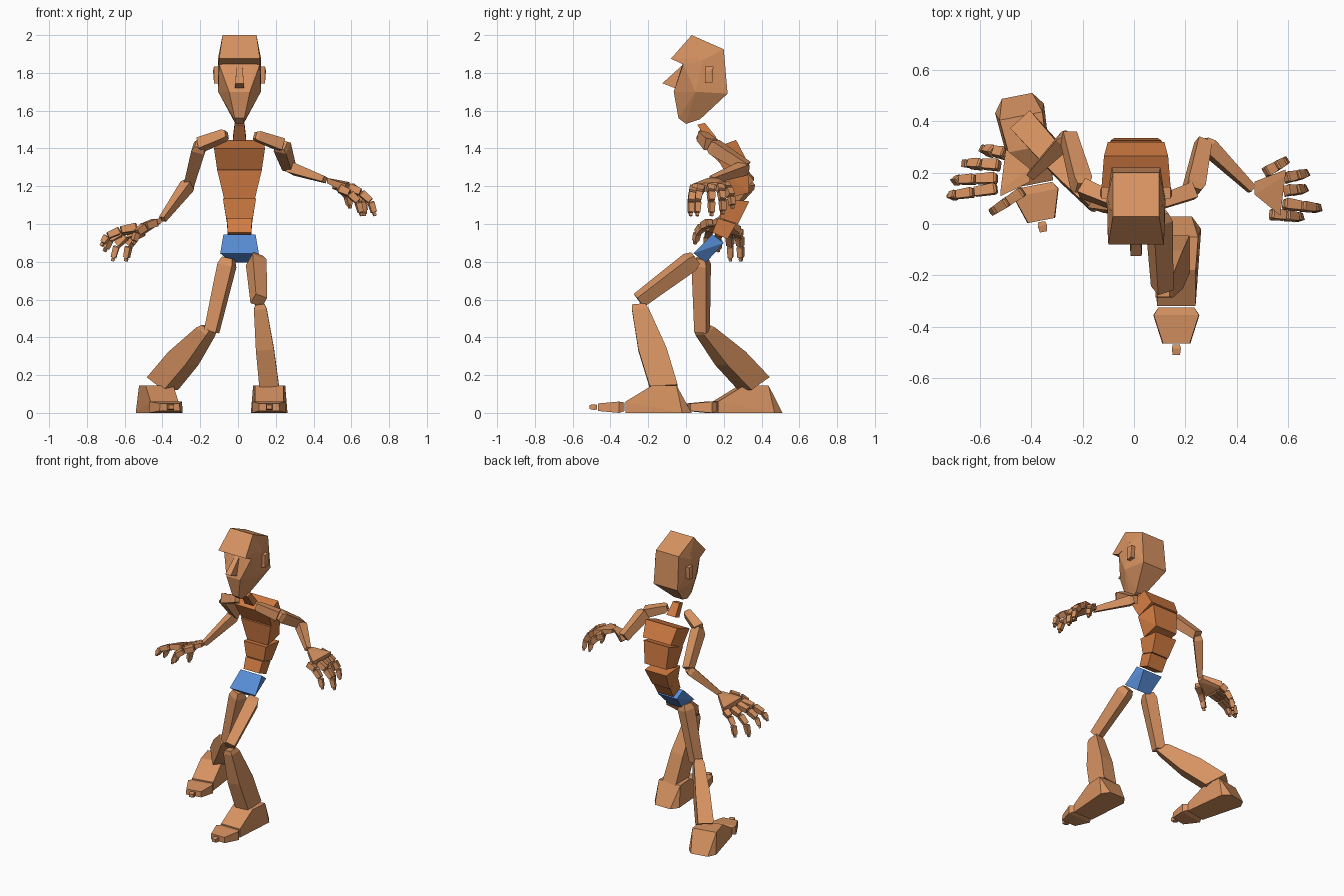
import bpy, bmesh, math
from mathutils import Vector, Matrix

default_cube = bpy.data.objects.get("Cube")
if default_cube:
    bpy.data.objects.remove(default_cube, do_unlink=True)

MID = 0.008  # centre plane of the body


def make_material(name, colour):
    material = bpy.data.materials.new(name)
    material.use_nodes = True
    material.diffuse_color = colour
    shader = next(n for n in material.node_tree.nodes if n.type == 'BSDF_PRINCIPLED')
    shader.inputs["Base Color"].default_value = colour
    return material


skin = make_material("skin", (.68, .29, .12, 1))
shirt = make_material("shirt", (.64, .2, .055, 1))
shorts = make_material("shorts", (.1, .27, .68, 1))


def hull(name, points, material=skin, matrix=Matrix()):
    """Flat-faced convex block around the given points."""
    bm = bmesh.new()
    for point in points:
        bm.verts.new(matrix @ Vector(point))
    result = bmesh.ops.convex_hull(bm, input=bm.verts)
    spare = set(result["geom_interior"]) | set(result["geom_unused"])
    spare = [v for v in spare if isinstance(v, bmesh.types.BMVert)]
    bmesh.ops.delete(bm, geom=spare, context='VERTS')
    bmesh.ops.dissolve_limit(bm, angle_limit=math.radians(4),
                             verts=bm.verts, edges=bm.edges)
    bmesh.ops.recalc_face_normals(bm, faces=bm.faces)
    mesh = bpy.data.meshes.new(name)
    bm.to_mesh(mesh)
    bm.free()
    mesh.materials.append(material)
    obj = bpy.data.objects.new(name, mesh)
    bpy.context.collection.objects.link(obj)
    return obj


def block(name, profile, material=skin, matrix=Matrix.Translation((MID, 0, 0))):
    """Symmetrical block from a side profile of (y, z, half width)."""
    points = [(side * w, y, z) for y, z, w in profile for side in (-1, 1)]
    return hull(name, points, material, matrix)


def prism(name, start, end, rings, back=(0, 1, .3)):
    """Four-sided tapered limb; rings are (fraction, half width, half depth)."""
    start, end, back = Vector(start), Vector(end), Vector(back).normalized()
    lateral = (end - start).cross(back).normalized()
    points = []
    for t, width, depth in rings:
        centre = start.lerp(end, t)
        for i, j in ((-1, -1), (1, -1), (1, 1), (-1, 1)):
            points.append(centre + lateral * width * i + back * depth * j)
    return hull(name, points)


def limb(name, start, end, w_start, w_end):
    """Limb segment with a square section and a narrowed root."""
    axis = Vector(end) - Vector(start)
    lateral = axis.cross((.3, .2, 1)).normalized()
    back = lateral.cross(axis)
    rings = [(0, w_start * .7, w_start * .7), (.1, w_start, w_start),
             (1, w_end, w_end)]
    return prism(name, start, end, rings, back)


def finger(name, root, tip):
    """Three drooping joints and a small nail block."""
    root, tip = Vector(root), Vector(tip)
    path = []
    for reach, drop in ((0, 0), (.5, .2), (.87, .55), (1, 1)):
        point = root.lerp(tip, reach)
        point.z = root.z + (tip.z - root.z) * drop
        path.append(point)
    for i, width in enumerate((.021, .019, .016)):
        a, b = path[i], path[i + 1]
        limb(f"{name}_joint_{i + 1}", a.lerp(b, .05), a.lerp(b, .97), width, width * .85)
    along = (path[-1] - path[-2]).normalized()
    limb(f"{name}_nail", tip, tip + along * .018, .009, .007)


# Head: cranium and jaw, overhanging brow, nose and ears
block("head", [
    (.03, 2, .09), (.2, 1.925, .09), (.22, 1.69, .095), (.05, 1.7, .113),
    (.09, 1.87, .115), (.075, 1.555, .035), (0, 1.53, .02), (-.04, 1.56, .025),
    (-.065, 1.7, .055), (-.015, 1.845, .108)])
block("brow", [(.03, 2, .09), (-.08, 1.875, .108), (-.015, 1.845, .112), (.1, 1.88, .112)])
block("nose", [(-.02, 1.84, .016), (-.125, 1.745, .022), (-.06, 1.72, .024), (0, 1.75, .018)])
for label, side in (("left", 1), ("right", -1)):
    ear = [(MID + side * x, y, z) for x in (.1, .135)
           for y, z in ((.1, 1.835), (.145, 1.835), (.14, 1.75), (.1, 1.745))]
    ear += [(MID + side * .14, .11, 1.81), (MID + side * .14, .13, 1.81)]
    hull(f"{label}_ear", ear)

# Neck, curved stack of torso blocks, and pelvis
block("neck", [(.06, 1.525, .026), (.1, 1.535, .026), (.16, 1.46, .035), (.115, 1.44, .035)], shirt)
block("upper_chest", [(.14, 1.4, .135), (.265, 1.445, .125), (.32, 1.34, .11), (.2, 1.285, .118)], shirt)
block("lower_chest", [(.19, 1.285, .118), (.325, 1.325, .1), (.335, 1.165, .085), (.21, 1.135, .082)], shirt)
block("waist", [(.18, 1.135, .088), (.335, 1.12, .085), (.275, 1, .066), (.18, 1.03, .07)], shirt)
block("belly", [(.17, 1.03, .067), (.265, 1, .066), (.22, .92, .062), (.14, .955, .062)], shirt)
block("pelvis", [(.14, .945, .085), (.2, .9, .075), (.105, .795, .05), (.04, .845, .102)], shorts)

# Arms: collar, upper arm, forearm, palm and fingers
arms = {
    "left": [(.09, .08, 1.47), (.23, .13, 1.42), (.27, .32, 1.3), (.46, .135, 1.235)],
    "right": [(-.06, .08, 1.475), (-.2, .14, 1.42), (-.255, .34, 1.22), (-.4, .19, 1.025)],
}
for label, (neck, shoulder, elbow, wrist) in arms.items():
    limb(f"{label}_collar", neck, shoulder, .026, .032)
    limb(f"{label}_upper_arm", shoulder, elbow, .036, .028)
    limb(f"{label}_forearm", elbow, wrist, .03, .016)

palms = {
    "left": [(.47, .14, 1.23), (.57, .045, 1.19), (.59, .2, 1.2)],
    "right": [(-.405, .19, 1.02), (-.52, .12, .98), (-.5, .28, .965)],
}
for label, (wrist, fore, aft) in palms.items():
    palm = []
    for point, spread, thick in ((wrist, .025, .014), (fore, .012, .022), (aft, .012, .022)):
        x, y, z = point
        palm += [(x, y + i * spread, z + j * thick) for i in (-1, 1) for j in (-1, 1)]
    hull(f"{label}_palm", palm)

fingers = {
    "left": [
        ((.51, .2, 1.21), (.59, .245, 1.1)), ((.59, .18, 1.2), (.67, .195, 1.07)),
        ((.59, .13, 1.2), (.665, .135, 1.06)), ((.58, .08, 1.195), (.72, .06, 1.06)),
        ((.53, .04, 1.19), (.65, .025, 1.06))],
    "right": [
        ((-.43, .13, 1.01), (-.55, .05, .91)), ((-.53, .14, .985), (-.715, .11, .9)),
        ((-.53, .18, .98), (-.7, .17, .87)), ((-.52, .23, .97), (-.66, .235, .82)),
        ((-.5, .275, .965), (-.59, .29, .82))],
}
for label, pairs in fingers.items():
    for number, (root, tip) in enumerate(pairs):
        finger(f"{label}_finger_{number + 1}", root, tip)

# Legs: thigh, then a calf that swells towards the back
legs = {
    "left": [(.095, .05, .82), (.11, -.25, .595), (.115, -.25, .575), (.165, -.118, .14), (0, 1, .05)],
    "right": [(-.05, .08, .82), (-.14, .085, .43), (-.155, .085, .45), (-.4, .36, .155), (-.55, .6, .42)],
}
for label, (hip, knee, shin, ankle, back) in legs.items():
    limb(f"{label}_thigh", hip, knee, .041, .033)
    calf = [(0, .024, .034), (.06, .034, .044), (.55, .048, .075), (1, .052, .074)]
    prism(f"{label}_calf", shin, ankle, calf, back)

# Feet: wedge, toe block and little toe tip
feet = {
    "left": Matrix.Translation((.165, 0, 0)),
    "right": Matrix.Translation((-.45, .47, 0)) @ Matrix.Rotation(math.radians(11), 4, 'Z'),
}
for label, place in feet.items():
    block(f"{label}_foot", [
        (.03, 0, .06), (-.02, 0, .097), (-.32, 0, .075), (-.32, .06, .075),
        (-.18, .145, .075), (-.05, .145, .085)], skin, place)
    block(f"{label}_toes", [
        (-.325, .01, .07), (-.325, .055, .07), (-.355, 0, .09), (-.355, .06, .088),
        (-.465, .01, .055), (-.465, .05, .052)], skin, place)
    block(f"{label}_toe_tip", [
        (-.47, .02, .014), (-.47, .042, .014), (-.485, .015, .018), (-.485, .046, .018),
        (-.51, .02, .014), (-.51, .042, .014)], skin, place)
